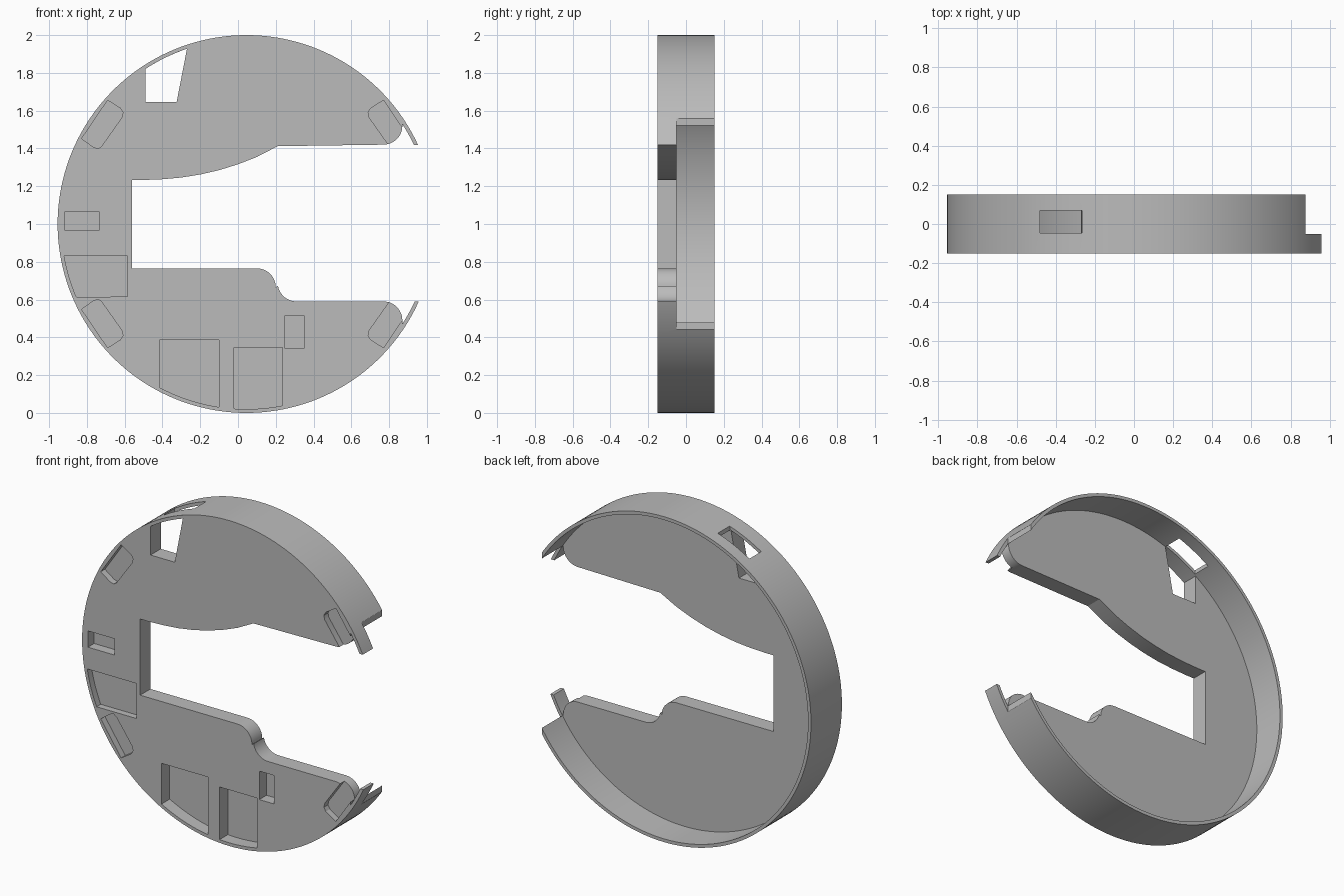
import bpy, bmesh
from math import atan2, cos, sin, pi, radians

cube = bpy.data.objects.get("Cube")
if cube:
    bpy.data.objects.remove(cube)

CX, CZ = 0.045, 1.0            # centre of the round body
R_OUT, R_IN = 1.0, 0.98
FRONT, FLOOR, BACK = -0.15, -0.05, 0.15


def arc(cx, cz, r, a0, a1, n=12):
    """Points on an arc in the x-z plane, angles in degrees."""
    steps = [radians(a0 + (a1 - a0) * i / n) for i in range(n + 1)]
    return [(cx + r * cos(a), cz + r * sin(a)) for a in steps]


def rim_arc(p, q, n=10):
    """Arc along the inside of the rim from the direction of p to that of q."""
    a, b = (atan2(z - CZ, x - CX) * 180 / pi for x, z in (p, q))
    return arc(CX, CZ, R_IN, a, b, n)


def box(x0, x1, z0, z1):
    return [(x0, z0), (x1, z0), (x1, z1), (x0, z1)]


def prism(name, outline, y0, y1):
    """Extrude an x-z outline from y0 to y1."""
    bm = bmesh.new()
    face = bm.faces.new([bm.verts.new((x, y0, z)) for x, z in outline])
    ext = bmesh.ops.extrude_face_region(bm, geom=[face])["geom"]
    moved = [v for v in ext if isinstance(v, bmesh.types.BMVert)]
    bmesh.ops.translate(bm, verts=moved, vec=(0, y1 - y0, 0))
    bmesh.ops.recalc_face_normals(bm, faces=bm.faces)
    mesh = bpy.data.meshes.new(name)
    bm.to_mesh(mesh)
    bm.free()
    obj = bpy.data.objects.new(name, mesh)
    bpy.context.collection.objects.link(obj)
    return obj


def cut(outline, y0, y1):
    """Subtract a prism from the body."""
    cutter = prism("cutter", outline, y0, y1)
    cutter.hide_render = True
    mod = body.modifiers.new("cut", "BOOLEAN")
    mod.operation, mod.solver, mod.object = "DIFFERENCE", "EXACT", cutter
    bpy.ops.object.modifier_apply(modifier=mod.name)
    bpy.data.objects.remove(cutter)


# Round body with a hollow back
body = prism("round_housing", arc(CX, CZ, R_OUT, 0, 360, 160)[:-1], FRONT, BACK)
bpy.ops.object.select_all(action="DESELECT")
bpy.context.view_layer.objects.active = body
body.select_set(True)
cut(arc(CX, CZ, R_IN, 0, 360, 160)[:-1], FLOOR, 0.3)

# Open mouth, with rounded lobes set apart from the thin rim tips
mouth = [(-0.56, 0.765)]
mouth += arc(0.10, 0.665, 0.1, 90, 0)
mouth += arc(0.31, 0.69, 0.1, 190, 270)
mouth += arc(0.77, 0.49, 0.1, 90, 0)
mouth += rim_arc((0.87, 0.472), (0.935, 0.59))
mouth += [(1.2, 0.59), (1.2, 1.42)]
mouth += rim_arc((0.935, 1.42), (0.87, 1.528))
mouth += arc(0.77, 1.52, 0.1, 0, -90)
mouth += [(0.21, 1.412), (0.1, 1.355), (0, 1.316), (-0.1, 1.285), (-0.2, 1.262),
          (-0.3, 1.246), (-0.4, 1.237), (-0.5, 1.233), (-0.56, 1.233)]
cut(mouth, -0.3, -0.03)
cut(box(0.875, 1.3, 0.2, 1.8), FLOOR, 0.3)

# Slanted through slot and the window in the rim above it
slot = [(-0.49, 1.645), (-0.325, 1.645)]
cut(slot + rim_arc((-0.27, 1.928), (-0.49, 1.821)), -0.3, 0)
cut([(-0.48, 1.645), (-0.325, 1.645), (-0.236, 2.1), (-0.48, 2.1)], -0.045, 0.07)

# Shallow pockets in the front face
cut(box(-0.915, -0.735, 0.965, 1.065), -0.3, -0.09)
cut(box(0.25, 0.35, 0.34, 0.515), -0.3, -0.08)
cut([(-0.585, 0.615), (-0.585, 0.83)] + rim_arc((-0.92, 0.83), (-0.855, 0.615)), -0.3, -0.11)
cut([(-0.10, 0.385), (-0.415, 0.385)] + rim_arc((-0.415, 0.135), (-0.10, 0.035)), -0.3, -0.07)
cut([(0.235, 0.345), (-0.02, 0.345)] + rim_arc((-0.02, 0.022), (0.235, 0.038)), -0.3, -0.07)

# Four slanted pockets, mirrored both ways
slanted = [(-0.69, 1.655), (-0.622, 1.612), (-0.609, 1.59), (-0.614, 1.565),
           (-0.722, 1.412), (-0.74, 1.4), (-0.765, 1.407), (-0.828, 1.452)]
for mx in (1, -1):
    for mz in (1, -1):
        cut([(0.04 + mx * (x - 0.04), CZ + mz * (z - CZ)) for x, z in slanted], -0.3, -0.11)

# Plain grey finish
grey = bpy.data.materials.new("plain_grey")
grey.use_nodes = True
colour = (0.5, 0.5, 0.5, 1)
grey.diffuse_color = colour
grey.node_tree.nodes["Principled BSDF"].inputs["Base Color"].default_value = colour
body.data.materials.clear()
body.data.materials.append(grey)
for poly in body.data.polygons:
    poly.material_index = 0
bpy.ops.object.shade_smooth_by_angle(angle=radians(25))
